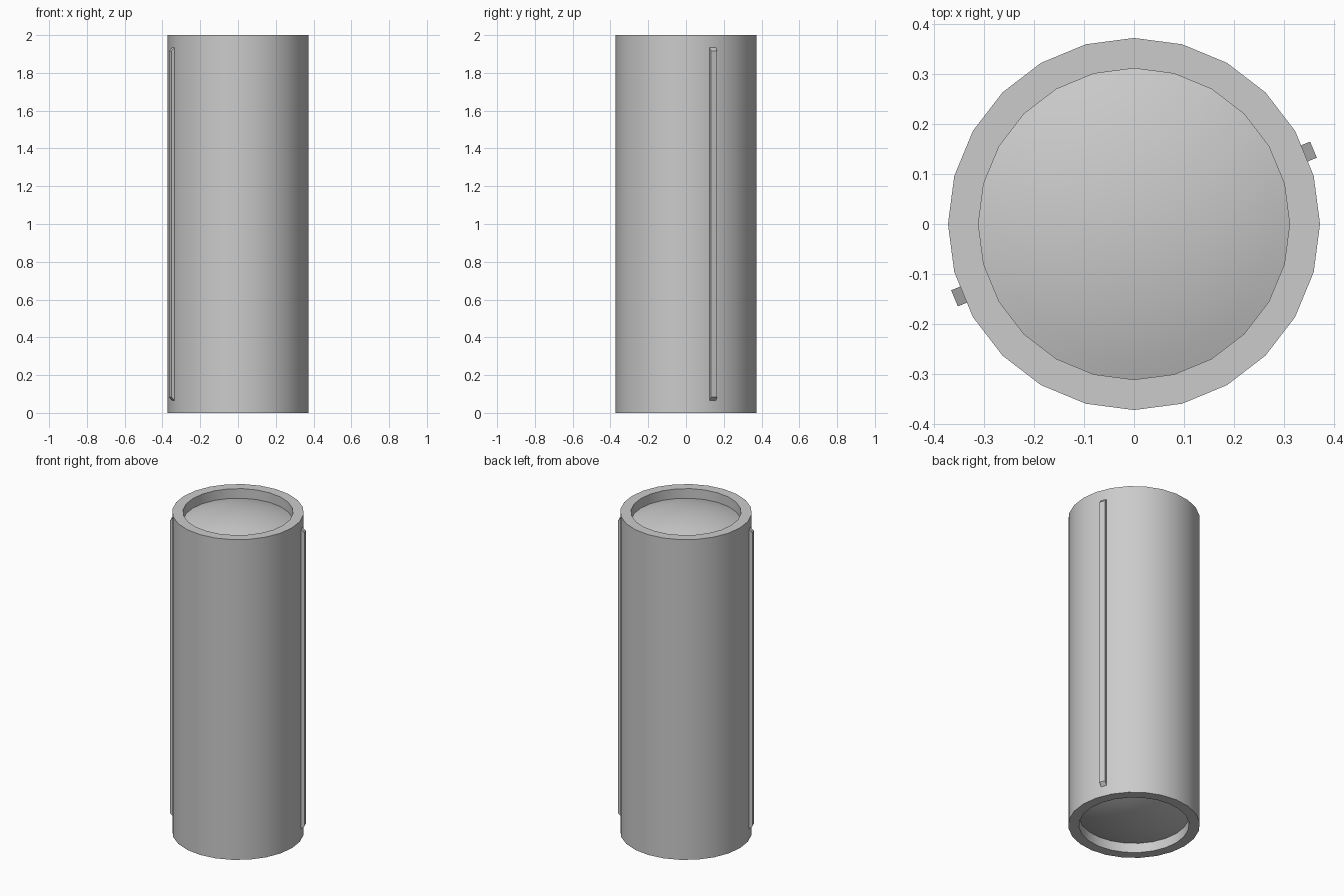
import bpy, bmesh, math
from mathutils import Matrix

if "Cube" in bpy.data.objects:
    bpy.data.objects.remove(bpy.data.objects["Cube"])

SIDES = 24
R_OUT, R_IN, HEIGHT = 0.373, 0.312, 2.0
RIM_DEPTH, DOME_RISE = 0.06, 0.055


def finish(bm, name, smooth):
    bmesh.ops.recalc_face_normals(bm, faces=bm.faces)
    mesh = bpy.data.meshes.new(name)
    bm.to_mesh(mesh)
    bm.free()
    obj = bpy.data.objects.new(name, mesh)
    bpy.context.collection.objects.link(obj)
    if smooth:
        bpy.ops.object.select_all(action='DESELECT')
        obj.select_set(True)
        bpy.context.view_layer.objects.active = obj
        bpy.ops.object.shade_smooth_by_angle(angle=math.radians(30))
    return obj


def lathe(name, profile, closed):
    """Spin (radius, z) points round z; a zero radius becomes a pole."""
    bm = bmesh.new()
    pts = [bm.verts.new((r, 0, z)) for r, z in profile]
    pairs = list(zip(pts, pts[1:] + pts[:1]))
    if not closed:
        pairs.pop()
    edges = [bm.edges.new(p) for p in pairs]
    bmesh.ops.spin(bm, geom=pts + edges, cent=(0, 0, 0), axis=(0, 0, 1),
                   angle=math.tau, steps=SIDES)
    bmesh.ops.remove_doubles(bm, verts=bm.verts, dist=1e-5)
    return finish(bm, name, True)


# Hollow outer tube
lathe("tube", [(R_OUT, 0), (R_OUT, HEIGHT), (R_IN, HEIGHT), (R_IN, 0)], True)

# Shallow domed lens recessed in each end
sphere_r = (R_IN ** 2 + DOME_RISE ** 2) / (2 * DOME_RISE)
half_angle = math.asin(R_IN / sphere_r)
for name, base, sign in (("top_lens", HEIGHT - RIM_DEPTH, 1),
                         ("bottom_lens", RIM_DEPTH, -1)):
    profile = []
    for i in range(9):
        a = half_angle * (1 - i / 8)
        rise = sphere_r * (math.cos(a) - math.cos(half_angle))
        profile.append((sphere_r * math.sin(a), base + sign * rise))
    lathe(name, profile, False)

# Long side ribs with slanted ends, on opposite facets
for name, angle in (("right_rib", 22.5), ("left_rib", 202.5)):
    bm = bmesh.new()
    outline = [(0.365, 0.06), (0.3895, 0.085), (0.3895, 1.915), (0.365, 1.94)]
    face = bm.faces.new([bm.verts.new((r, -0.0175, z)) for r, z in outline])
    ext = bmesh.ops.extrude_face_region(bm, geom=[face])
    moved = [v for v in ext["geom"] if isinstance(v, bmesh.types.BMVert)]
    bmesh.ops.translate(bm, verts=moved, vec=(0, 0.035, 0))
    bm.transform(Matrix.Rotation(math.radians(angle), 4, 'Z'))
    finish(bm, name, False)
